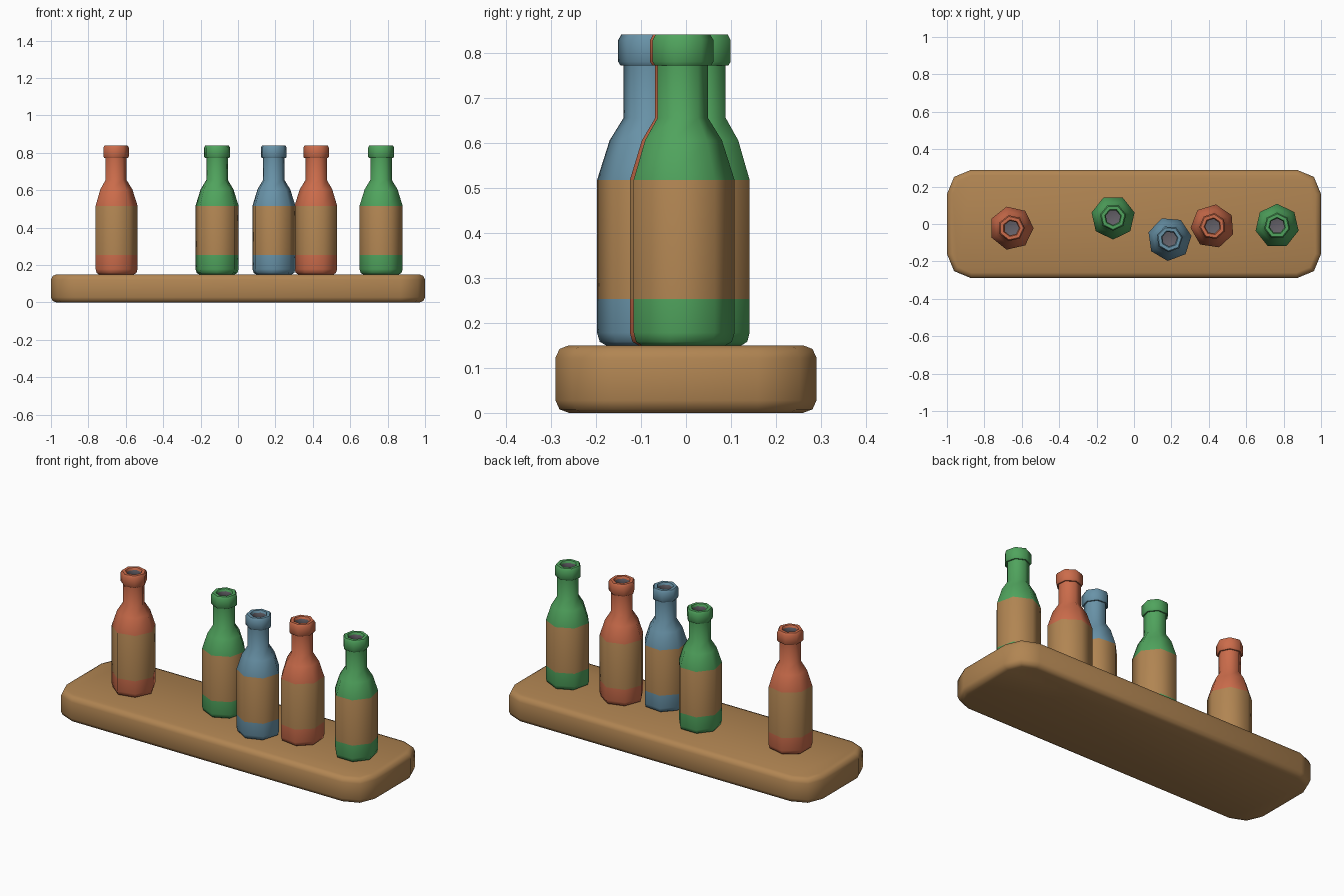
import bpy, bmesh
from math import sin, cos, pi, radians

if "Cube" in bpy.data.objects:
    bpy.data.objects.remove(bpy.data.objects["Cube"])


def material(name, rgb):
    m = bpy.data.materials.new(name)
    m.diffuse_color = (*rgb, 1)
    m.use_nodes = True
    m.node_tree.nodes["Principled BSDF"].inputs["Base Color"].default_value = m.diffuse_color
    return m


TAN = material("tan wood", (0.44, 0.235, 0.085))
RED = material("terracotta red", (0.60, 0.15, 0.07))
GREEN = material("bottle green", (0.08, 0.37, 0.11))
BLUE = material("slate blue", (0.14, 0.29, 0.39))
DARK = material("dark inside", (0.13, 0.12, 0.14))


def loft(name, rings, mats, rule=None):
    """Skin a stack of matching rings and cap both ends."""
    bm = bmesh.new()
    loops = [[bm.verts.new(p) for p in ring] for ring in rings]
    n = len(loops[0])
    for k, (a, b) in enumerate(zip(loops, loops[1:])):
        for i in range(n):
            j = (i + 1) % n
            f = bm.faces.new((a[i], a[j], b[j], b[i]))
            f.material_index = rule(k) if rule else 0
    bm.faces.new(loops[0][::-1])
    end = bm.faces.new(loops[-1])
    end.material_index = rule(len(rings) - 1) if rule else 0
    bmesh.ops.recalc_face_normals(bm, faces=bm.faces)
    me = bpy.data.meshes.new(name)
    bm.to_mesh(me)
    bm.free()
    for m in mats:
        me.materials.append(m)
    ob = bpy.data.objects.new(name, me)
    bpy.context.collection.objects.link(ob)
    bpy.ops.object.select_all(action='DESELECT')
    ob.select_set(True)
    bpy.context.view_layer.objects.active = ob
    bpy.ops.object.shade_smooth_by_angle(angle=radians(60))
    return ob


# Board: rounded rectangle with softened top and bottom edges
def outline(inset, z, hx=1.0, hy=0.29, r=0.13):
    pts = []
    for q, (sx, sy) in enumerate(((1, 1), (-1, 1), (-1, -1), (1, -1))):
        for s in range(3):
            a = (q + s / 2) * pi / 2
            pts.append((sx * (hx - r) + (r - inset) * cos(a),
                        sy * (hy - r) + (r - inset) * sin(a), z))
    return pts


edge = [(0.03, 0.0), (0.009, 0.008), (0.0, 0.028)]
levels = edge + [(i, 0.15 - z) for i, z in reversed(edge)]
loft("board", [outline(i, z) for i, z in levels], [TAN])

# Bottle profile (radius, height): outside up to the lip, then back down inside
OUTSIDE = [(0.098, 0.15), (0.112, 0.158), (0.118, 0.178), (0.118, 0.253),
           (0.118, 0.517), (0.090, 0.605), (0.059, 0.655), (0.059, 0.772),
           (0.066, 0.772), (0.071, 0.780), (0.071, 0.828), (0.064, 0.84),
           (0.046, 0.84), (0.040, 0.828)]
INSIDE = [(0.040, 0.775), (0.053, 0.765), (0.053, 0.655), (0.084, 0.603),
          (0.112, 0.515), (0.112, 0.18), (0.092, 0.158)]
PROFILE = OUTSIDE + INSIDE


def bottle_part(k):
    if k == 3:
        return 1                                   # paper label band
    return 2 if k >= len(OUTSIDE) - 1 else 0       # dark inside, or glass


def bottle(name, x, y, turn, glass, sides=7):
    angles = [radians(turn) + 2 * pi * i / sides for i in range(sides)]
    rings = [[(r * cos(a), r * sin(a), z) for a in angles] for r, z in PROFILE]
    ob = loft(name, rings, [glass, TAN, DARK], bottle_part)
    ob.location = (x, y, 0)


# Five bottles standing along the board
bottle("red_bottle_left", -0.655, -0.022, 0, RED)
bottle("green_bottle_middle", -0.112, 0.035, 12.9, GREEN)
bottle("blue_bottle", 0.19, -0.08, 8, BLUE)
bottle("red_bottle_right", 0.42, -0.012, 30, RED)
bottle("green_bottle_right", 0.765, -0.01, 38.6, GREEN)
